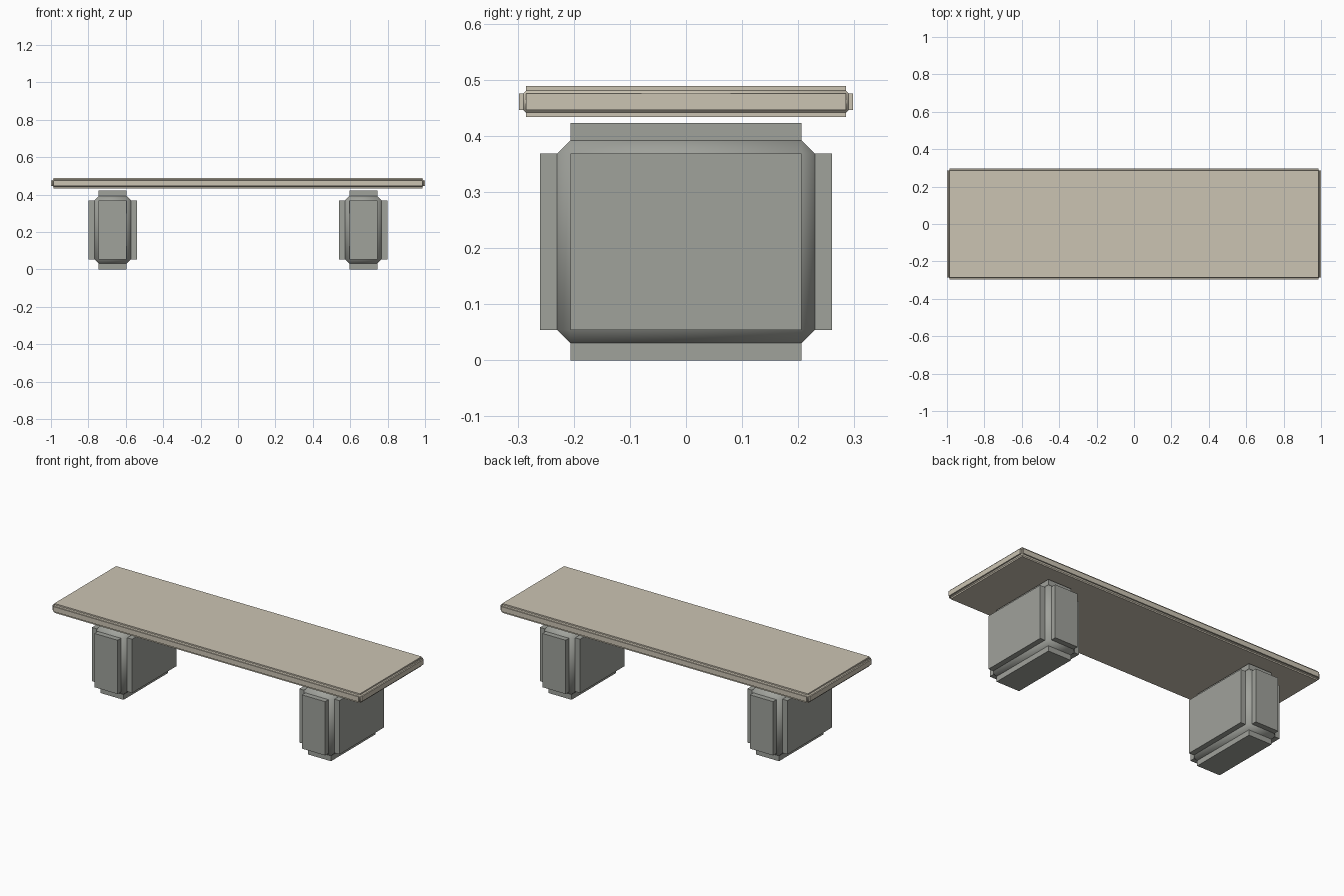
import bpy, bmesh
from math import radians

if "Cube" in bpy.data.objects:
    bpy.data.objects.remove(bpy.data.objects["Cube"])


def material(name, rgb):
    m = bpy.data.materials.new(name)
    m.diffuse_color = (*rgb, 1)
    m.use_nodes = True
    m.node_tree.nodes["Principled BSDF"].inputs["Base Color"].default_value = m.diffuse_color
    return m


def panelled_block(name, centre, half, bevel, raise_by, mat):
    """Chamfered box whose six flat faces are pushed outward as raised panels."""
    bm = bmesh.new()
    bmesh.ops.create_cube(bm, size=2)
    bmesh.ops.scale(bm, vec=[h + bevel for h in half], verts=bm.verts)
    bmesh.ops.bevel(bm, geom=bm.edges[:], offset=bevel, segments=1,
                    affect='EDGES', profile=0.5)
    bm.normal_update()
    flats = [f for f in bm.faces if max(abs(c) for c in f.normal) > 0.99]
    for f in bmesh.ops.extrude_discrete_faces(bm, faces=flats)['faces']:
        f.normal_update()
        bmesh.ops.translate(bm, vec=f.normal * raise_by, verts=f.verts)
    bmesh.ops.recalc_face_normals(bm, faces=bm.faces)
    mesh = bpy.data.meshes.new(name)
    bm.to_mesh(mesh)
    bm.free()
    mesh.materials.append(mat)
    ob = bpy.data.objects.new(name, mesh)
    ob.location = centre
    bpy.context.collection.objects.link(ob)
    bpy.ops.object.select_all(action='DESELECT')
    ob.select_set(True)
    bpy.context.view_layer.objects.active = ob
    bpy.ops.object.shade_smooth_by_angle(angle=radians(40))
    return ob


timber = material("pale_seat", (0.60, 0.55, 0.45))
stone = material("grey_stone", (0.35, 0.36, 0.33))

# Long seat slab
panelled_block("seat", (0, 0, 0.461), (0.987, 0.285, 0.0145), 0.005, 0.008, timber)

# Two block supports, one at each end
for side, label in ((-1, "left"), (1, "right")):
    panelled_block(label + "_support", (side * 0.67, 0, 0.2115),
                   (0.075, 0.206, 0.157), 0.0235, 0.031, stone)
